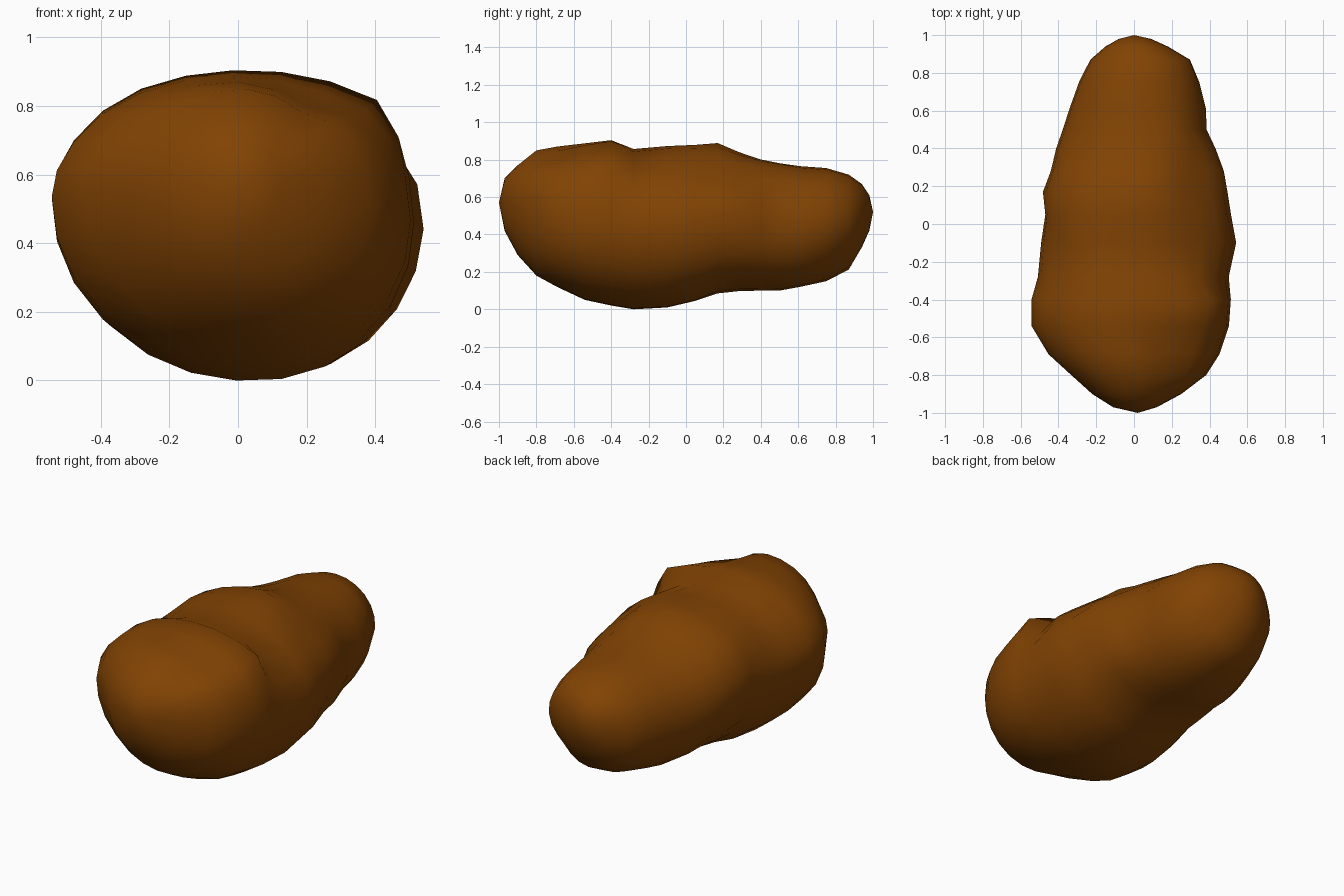
import bpy, bmesh, math
from mathutils import Vector

# Outline stations along the length: y, left x, right x, bottom z, top z
STATIONS = [
    (-0.97, -0.11, 0.12, 0.42, 0.70), (-0.90, -0.22, 0.25, 0.29, 0.77),
    (-0.80, -0.33, 0.38, 0.18, 0.85), (-0.69, -0.45, 0.45, 0.12, 0.87),
    (-0.54, -0.54, 0.50, 0.05, 0.885), (-0.40, -0.54, 0.51, 0.02, 0.90),
    (-0.28, -0.51, 0.50, 0.00, 0.875), (-0.10, -0.49, 0.52, 0.01, 0.875),
    (0.05, -0.465, 0.51, 0.045, 0.875), (0.17, -0.455, 0.495, 0.085, 0.875),
    (0.28, -0.435, 0.475, 0.097, 0.84), (0.40, -0.41, 0.43, 0.10, 0.80),
    (0.50, -0.375, 0.40, 0.10, 0.78), (0.61, -0.34, 0.38, 0.12, 0.765),
    (0.75, -0.29, 0.345, 0.15, 0.755), (0.87, -0.23, 0.30, 0.21, 0.72),
    (0.94, -0.15, 0.18, 0.33, 0.67), (0.98, -0.08, 0.09, 0.42, 0.61)]
SIDES = 24

# Soft dents (positive depth) and bumps (negative): centre, radii, depth
DENTS = [
    ((0.20, -0.72, 0.78), (0.09, 0.16, 0.14), 0.05),    # crease on the front
    ((0.36, -0.42, 0.80), (0.15, 0.12, 0.14), -0.055),  # right shoulder
    ((0.08, -0.45, 0.90), (0.10, 0.10, 0.10), -0.015),  # crown
    ((0.34, -0.23, 0.80), (0.20, 0.09, 0.22), 0.055),   # groove, right
    ((0.00, -0.24, 0.88), (0.20, 0.09, 0.10), 0.02),    # groove, middle
    ((-0.40, -0.22, 0.72), (0.20, 0.09, 0.22), 0.02),   # groove, left
    ((-0.36, 0.05, 0.76), (0.16, 0.16, 0.14), -0.03),   # left shoulder
    ((0.53, -0.10, 0.50), (0.20, 0.09, 0.22), -0.02),   # right side bump
    ((0.38, 0.18, 0.76), (0.17, 0.25, 0.16), 0.055),    # flat right back
    ((-0.47, 0.18, 0.50), (0.15, 0.07, 0.20), -0.025),  # left side bump
    ((0.00, 0.15, 0.88), (0.15, 0.09, 0.12), -0.015),   # middle top bump
    ((0.40, 0.50, 0.50), (0.15, 0.06, 0.18), 0.02),     # right side notch
    ((0.25, 0.45, 0.76), (0.14, 0.12, 0.12), -0.02),    # fill behind notch
    ((0.42, 0.22, 0.25), (0.14, 0.16, 0.14), -0.025),   # lower right flank
    ((0.22, 0.87, 0.30), (0.12, 0.10, 0.13), 0.04)]     # cut back corner


def dent(p, centre):
    push = 0
    for c, r, depth in DENTS:
        d2 = sum(((p[i] - c[i]) / r[i]) ** 2 for i in range(3))
        push += depth * math.exp(-d2)
    inward = Vector((centre.x - p.x, 0, centre.z - p.z))
    return p + inward.normalized() * push


# Lofted lumpy body; sections are fullest a little above mid height
bm = bmesh.new()
rings = []
for y, xl, xr, zb, zt in STATIONS:
    h = zt - zb
    lift = 0.54 if y < 0.3 else 0.5
    tilt = 0.035 if -0.85 < y < 0.1 else 0.0
    c = Vector(((xl + xr) / 2, y, zb + lift * h))
    a = (xr - xl) / 2
    ring = []
    for i in range(SIDES):
        t = 2 * math.pi * i / SIDES
        ct, st = math.cos(t), math.sin(t)
        k = (abs(ct) ** 2.1 + abs(st) ** 2.1) ** (-1 / 2.1)
        b = h * (1 - lift) if st > 0 else h * lift
        z = b * k * st
        if st < 0.4:
            z -= tilt * ct * min(1, (0.4 - st) * 2.5)
        ring.append(bm.verts.new(dent(c + Vector((a * k * ct * 1.005, 0, z)), c)))
    rings.append(ring)
for r0, r1 in zip(rings, rings[1:]):
    for i in range(SIDES):
        j = (i + 1) % SIDES
        bm.faces.new((r0[i], r0[j], r1[j], r1[i]))

# Rounded ends
for ring, tip in ((rings[0], (0.02, -1.0, 0.57)), (rings[-1], (0.0, 1.0, 0.52))):
    v = bm.verts.new(tip)
    for i in range(SIDES):
        bm.faces.new((ring[i], ring[(i + 1) % SIDES], v))

# Rest the body on the floor
low = min(v.co.z for v in bm.verts)
for v in bm.verts:
    v.co.z -= low * max(0, 1 - v.co.z / 0.5)

bmesh.ops.recalc_face_normals(bm, faces=bm.faces)
for f in bm.faces:
    f.smooth = True
mesh = bpy.data.meshes.new("lumpy_body")
bm.to_mesh(mesh)
bm.free()
body = bpy.data.objects.new("lumpy_body", mesh)
bpy.context.collection.objects.link(body)

mat = bpy.data.materials.new("earthy brown")
mat.diffuse_color = (0.222, 0.056, 0.001, 1)
mesh.materials.append(mat)
